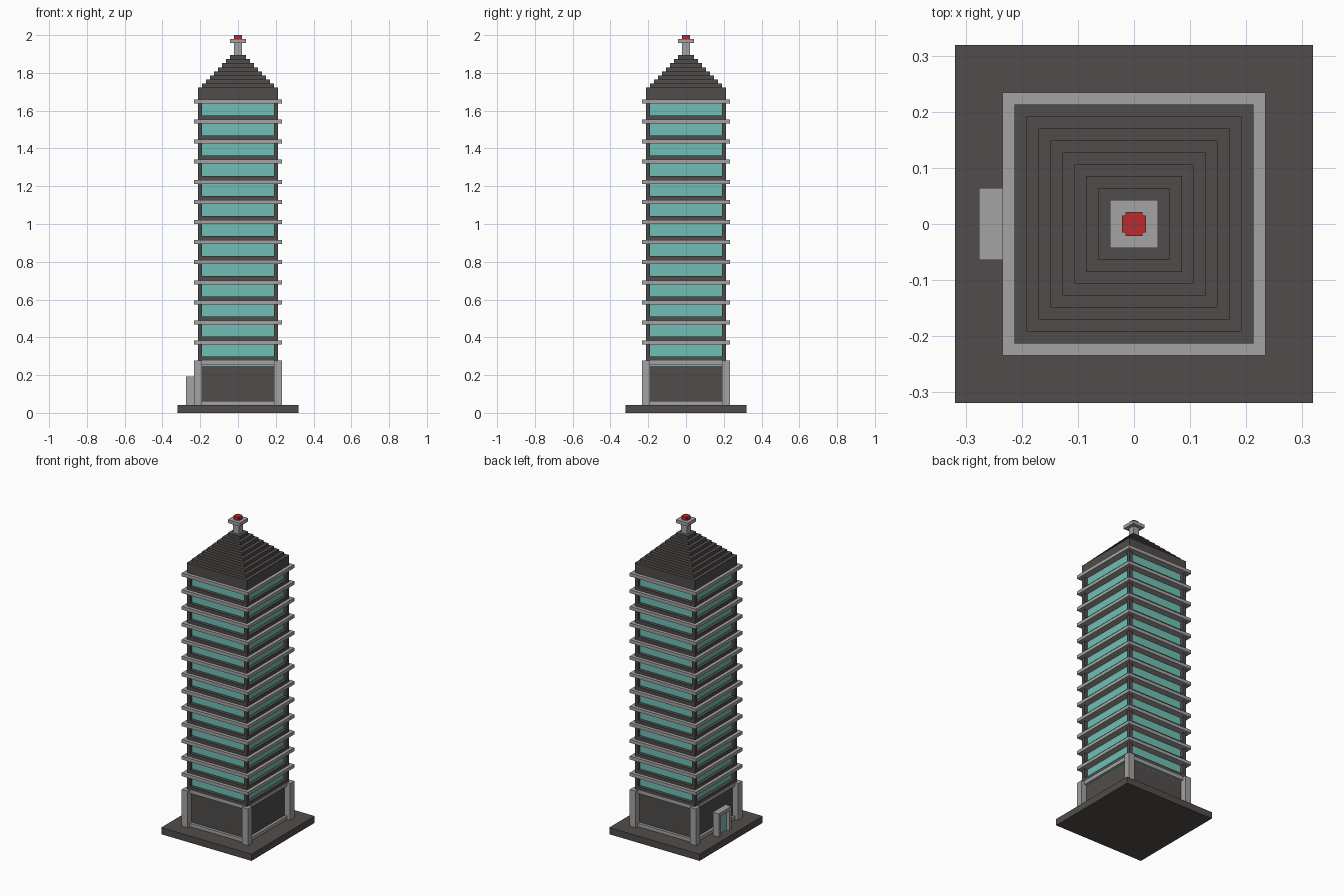
import bpy, bmesh
from mathutils import Vector

cube = bpy.data.objects.get("Cube")
if cube:
    bpy.data.objects.remove(cube, do_unlink=True)

U = 2 / 94  # building module


def material(name, rgb):
    m = bpy.data.materials.new(name)
    m.use_nodes = True
    m.diffuse_color = (*rgb, 1)
    m.node_tree.nodes["Principled BSDF"].inputs["Base Color"].default_value = (*rgb, 1)
    return m


DARK = material("dark stone", (0.082, 0.073, 0.070))
GREY = material("light grey concrete", (0.36, 0.37, 0.36))
TEAL = material("teal glass", (0.165, 0.52, 0.46))
RED = material("red lamp", (0.48, 0.025, 0.028))


def boxes(name, mat, *bounds):
    """One object from boxes (x0, x1, y0, y1, z0, z1), in modules."""
    bm = bmesh.new()
    for b in bounds:
        lo, hi = Vector(b[0::2]) * U, Vector(b[1::2]) * U
        for v in bmesh.ops.create_cube(bm, size=1)["verts"]:
            v.co = Vector([(lo[i] + hi[i]) / 2 + v.co[i] * (hi[i] - lo[i]) for i in range(3)])
    me = bpy.data.meshes.new(name)
    bm.to_mesh(me)
    bm.free()
    me.materials.append(mat)
    ob = bpy.data.objects.new(name, me)
    bpy.context.collection.objects.link(ob)
    return ob


def block(r, z0, z1):
    """Square block of half width r."""
    return (-r, r, -r, r, z0, z1)


def corners(a, b, z0, z1):
    """Four corner posts between distances a and b from the axis."""
    spans = [(-b, -a), (a, b)]
    return [(*sx, *sy, z0, z1) for sx in spans for sy in spans]


# Ground slab
boxes("base_slab", DARK, block(15, 0, 2))

# Ground storey: corner posts, rails, recessed wall with a glass strip on top
boxes("podium_posts", GREY, *corners(9, 11, 2, 13))
boxes("podium_rails", GREY, block(10, 2, 3), block(10, 12, 13))
boxes("podium_wall", DARK, block(9.2, 3, 11.65))
boxes("podium_glass_strip", TEAL, block(9, 11.65, 12))

# Tower: glass core, corner pillars, sills and ledges
boxes("tower_glass", TEAL, block(9, 13, 77))
boxes("tower_pillars", DARK, *corners(9, 10, 13, 78))
floors = range(13, 78, 5)
boxes("window_sills", DARK, *[block(10, z, z + 1) for z in floors])
boxes("floor_ledges", GREY, *[block(11, z + 4, z + 5) for z in floors])

# Stepped roof
boxes("roof_base", DARK, block(10, 78, 81))
boxes("roof_steps", DARK, *[block(9 - i, 81 + i, 82 + i) for i in range(8)])

# Mast with a plate and a notched lamp
boxes("roof_mast", GREY, block(1, 89, 92))
boxes("mast_plate", GREY, block(2, 92, 93))
boxes("mast_lamp", RED, (-1, 1, -0.7, 0.7, 93, 94), (-0.7, 0.7, -1, 1, 93, 94))

# Entrance porch on the right side
boxes("porch_frame", GREY, (-13, -11, -3, -2, 2, 9), (-13, -11, 2, 3, 2, 9),
      (-13, -11, -2, 2, 8, 9))
boxes("porch_door", TEAL, (-12, -11, -2, 2, 2, 8))
